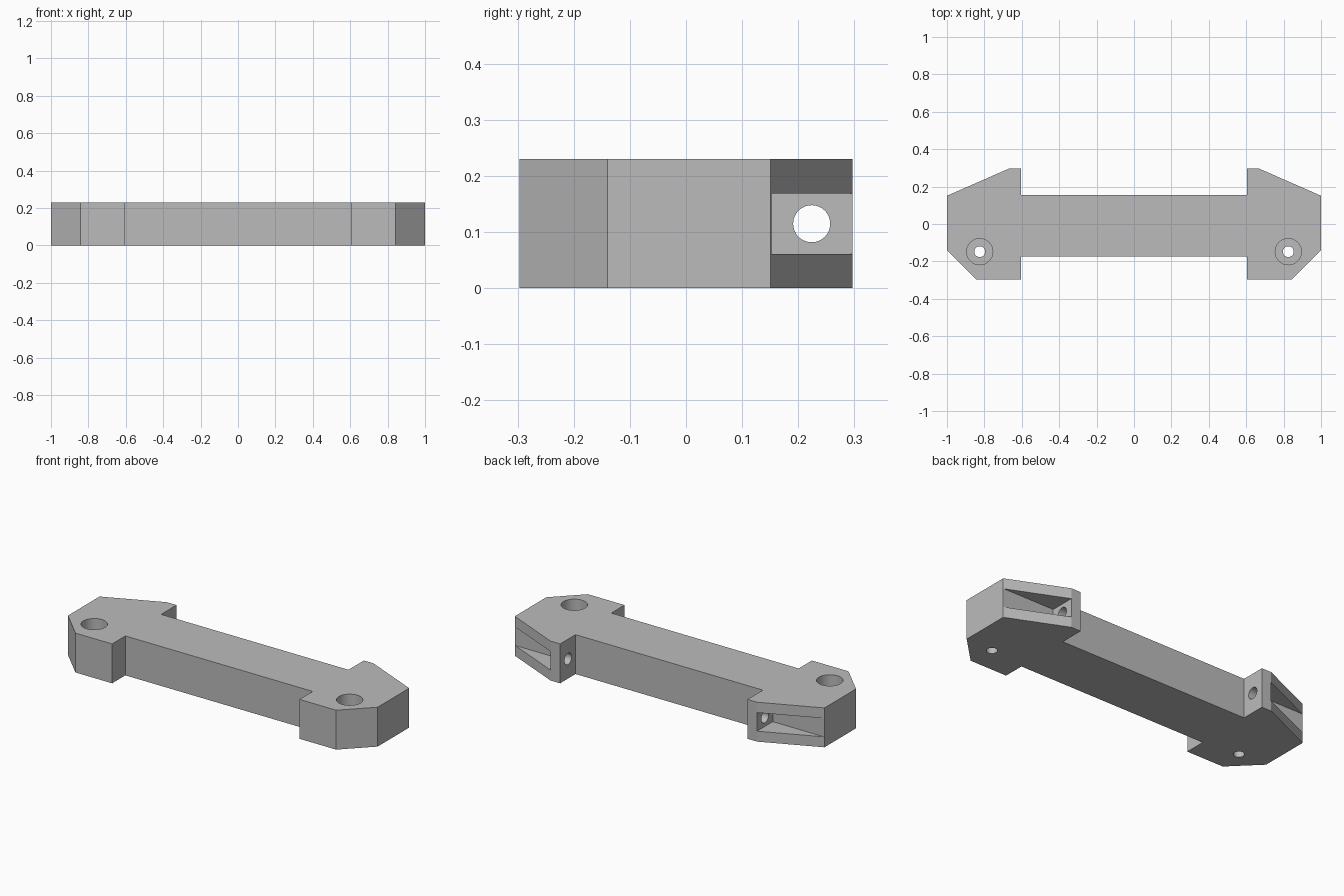
import bpy
import bmesh
from math import pi, radians
from mathutils import Matrix

cube = bpy.data.objects.get("Cube")
if cube:
    bpy.data.objects.remove(cube, do_unlink=True)

HEIGHT = 0.23

grey = bpy.data.materials.new("plain_grey")
grey.use_nodes = True
colour = (0.5, 0.5, 0.5, 1)
grey.diffuse_color = colour
grey.node_tree.nodes["Principled BSDF"].inputs["Base Color"].default_value = colour


def add_object(name, bm):
    bmesh.ops.recalc_face_normals(bm, faces=bm.faces)
    mesh = bpy.data.meshes.new(name)
    bm.to_mesh(mesh)
    bm.free()
    mesh.materials.append(grey)
    obj = bpy.data.objects.new(name, mesh)
    bpy.context.collection.objects.link(obj)
    return obj


def prism(name, outline, bottom, top):
    bm = bmesh.new()
    base = bm.faces.new([bm.verts.new((x, y, bottom)) for x, y in outline])
    result = bmesh.ops.extrude_face_region(bm, geom=[base], use_keep_orig=True)
    verts = [v for v in result["geom"] if isinstance(v, bmesh.types.BMVert)]
    bmesh.ops.translate(bm, verts=verts, vec=(0, 0, top - bottom))
    return add_object(name, bm)


def cylinder(name, centre, radius, depth, along_x=False):
    bm = bmesh.new()
    turn = Matrix.Rotation(pi / 2 if along_x else 0, 4, "Y")
    bmesh.ops.create_cone(bm, cap_ends=True, segments=48, radius1=radius,
                          radius2=radius, depth=depth,
                          matrix=Matrix.Translation(centre) @ turn)
    return add_object(name, bm)


# Bar with two widened ends
half = [(0.605, -0.175), (0.605, -0.297), (0.842, -0.297), (1, -0.14),
        (1, 0.151), (0.667, 0.297), (0.605, 0.297), (0.605, 0.155)]
body = prism("bracket_body", half + [(-x, y) for x, y in reversed(half)], 0, HEIGHT)

# Cutters for each end: tapered pocket, side hole, screw hole and its recess
cutters = []
for side in (-1, 1):
    pocket = [(0.667, 0.152), (1.1, 0.152), (1.1, 0.4), (0.667, 0.4)]
    cutters += [
        prism("pocket_cutter", [(side * x, y) for x, y in pocket], 0.061, 0.169),
        cylinder("side_hole_cutter", (side * 0.63, 0.224, HEIGHT / 2), 0.033, 0.12, True),
        cylinder("screw_recess_cutter", (side * 0.825, -0.148, 0.19), 0.07, 0.22),
        cylinder("screw_hole_cutter", (side * 0.825, -0.148, 0.05), 0.029, 0.2),
    ]

bpy.ops.object.select_all(action="DESELECT")
bpy.context.view_layer.objects.active = body
body.select_set(True)
for cutter in cutters:
    cutter.hide_render = True
    cut = body.modifiers.new("cut", "BOOLEAN")
    cut.operation = "DIFFERENCE"
    cut.solver = "EXACT"
    cut.object = cutter
    bpy.ops.object.modifier_apply(modifier=cut.name)
    bpy.data.objects.remove(cutter, do_unlink=True)

bpy.ops.object.shade_smooth_by_angle(angle=radians(20))
